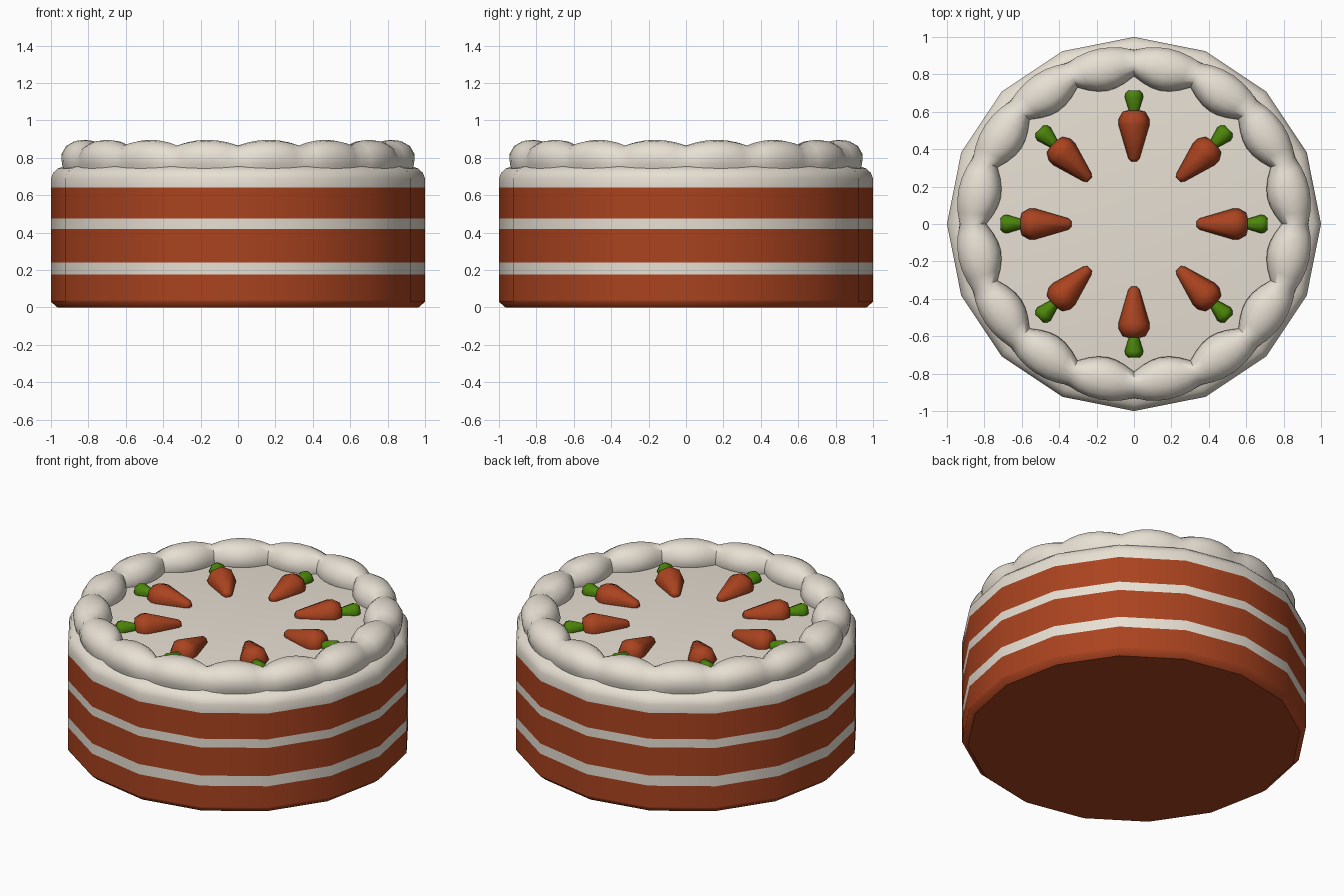
import bpy, bmesh, math
from mathutils import Matrix

if "Cube" in bpy.data.objects:
    bpy.data.objects.remove(bpy.data.objects["Cube"])


def material(name, rgb):
    m = bpy.data.materials.new(name)
    m.diffuse_color = (*rgb, 1.0)
    m.use_nodes = True
    m.node_tree.nodes["Principled BSDF"].inputs["Base Color"].default_value = m.diffuse_color
    return m


CREAM = material("cream", (0.80, 0.74, 0.65))
ORANGE = material("carrot orange", (0.40, 0.056, 0.014))
GREEN = material("leaf green", (0.072, 0.235, 0.003))


def finish(name, bm, mats, angle):
    bmesh.ops.recalc_face_normals(bm, faces=bm.faces[:])
    me = bpy.data.meshes.new(name)
    bm.to_mesh(me)
    bm.free()
    for m in mats:
        me.materials.append(m)
    ob = bpy.data.objects.new(name, me)
    bpy.context.collection.objects.link(ob)
    bpy.ops.object.select_all(action='DESELECT')
    ob.select_set(True)
    bpy.context.view_layer.objects.active = ob
    bpy.ops.object.shade_smooth_by_angle(angle=math.radians(angle))
    return ob


def lathe(profile, sides):
    """Revolve (radius, height) points around z; end points are capped."""
    bm = bmesh.new()
    rings = []
    for r, z in profile:
        rings.append([bm.verts.new((r * math.cos(a), r * math.sin(a), z))
                      for a in (2 * math.pi * i / sides for i in range(sides))])
    for lo, hi in zip(rings, rings[1:]):
        for i in range(sides):
            j = (i + 1) % sides
            bm.faces.new((lo[i], lo[j], hi[j], hi[i]))
    bm.faces.new(rings[0][::-1])
    bm.faces.new(rings[-1])
    return bm


# layered cake body with cream bands and a flat cream top
bands = [(0.175, 0.24), (0.42, 0.475), (0.64, 9)]
levels = [0.03, 0.04, 0.175, 0.24, 0.42, 0.475, 0.64, 0.69]
body = lathe([(0.965, 0)] + [(1, z) for z in levels]
             + [(0.988, 0.72), (0.965, 0.742), (0.93, 0.755), (0.82, 0.77)], 16)
for f in body.faces:
    z = f.calc_center_median().z
    f.material_index = int(any(a < z < b for a, b in bands))
# keep the underside edge crisp
bmesh.ops.split_edges(body, edges=[e for e in body.edges if all(v.co.z < 0.001 for v in e.verts)])
finish("cake_body", body, [ORANGE, CREAM], 60)

# scalloped cream border: sixteen puffs, each section swelling between its creases
MID = [(0.745, 0.75), (0.726, 0.785), (0.735, 0.83), (0.755, 0.865), (0.79, 0.89), (0.84, 0.896),
       (0.885, 0.89), (0.93, 0.865), (0.956, 0.82), (0.952, 0.77), (0.94, 0.735)]
END = [(0.795, 0.75), (0.79, 0.785), (0.797, 0.815), (0.81, 0.84), (0.83, 0.86), (0.85, 0.866),
       (0.875, 0.862), (0.908, 0.842), (0.93, 0.80), (0.932, 0.765), (0.93, 0.735)]
STEPS = 6
border = bmesh.new()
for k in range(16):
    cols = []
    for s in range(STEPS + 1):
        t = 2 * s / STEPS - 1
        w = 1 - t * t
        a = math.radians(22.5 * (k + s / STEPS))
        col = []
        for (rm, zm), (re, ze) in zip(MID, END):
            r, z = re + (rm - re) * w, ze + (zm - ze) * w
            col.append(border.verts.new((r * math.cos(a), r * math.sin(a), z)))
        cols.append(col)
    for c, d in zip(cols, cols[1:]):
        for i in range(len(MID)):
            j = (i + 1) % len(MID)
            border.faces.new((c[i], c[j], d[j], d[i]))
bmesh.ops.remove_doubles(border, verts=border.verts[:], dist=0.0005)
finish("cream_border", border, [CREAM], 45)

# eight carrots half sunk in the top, tips towards the centre
ROOT = [(0.016, 0.335), (0.03, 0.35), (0.083, 0.53), (0.083, 0.56), (0.06, 0.60), (0.02, 0.61)]
LEAF = [(0.024, 0.595), (0.05, 0.68), (0.045, 0.70), (0.03, 0.715)]
for k in range(8):
    place = (Matrix.Translation((0, 0, 0.78)) @ Matrix.Rotation(math.radians(45 * k), 4, 'Z')
             @ Matrix.Rotation(math.radians(90), 4, 'Y'))
    for name, prof, mat in (("carrot_root", ROOT, ORANGE), ("carrot_leaf", LEAF, GREEN)):
        bm = lathe(prof, 8)
        bm.transform(place)
        finish(f"{name}_{k + 1}", bm, [mat], 60)
